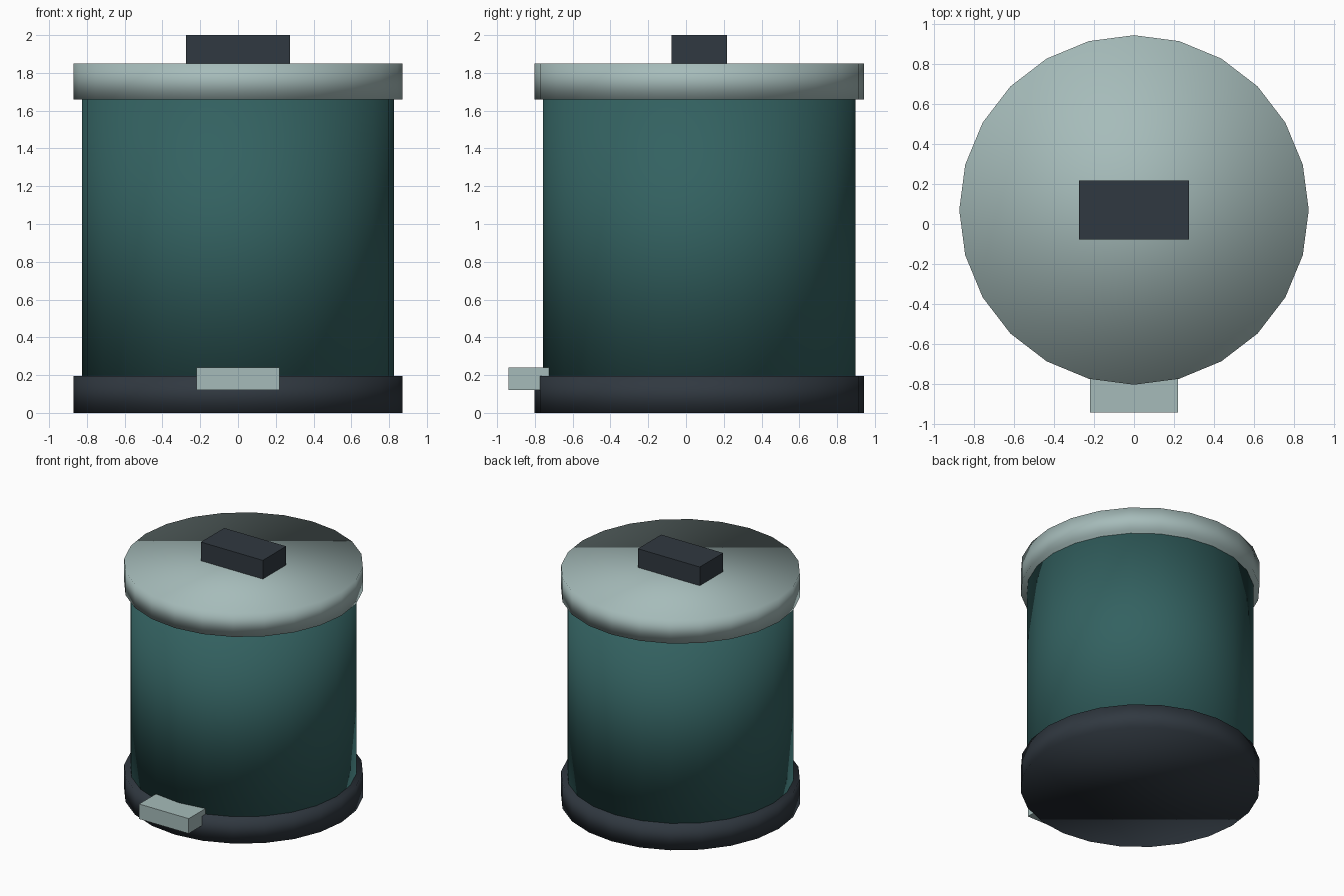
import bpy

cube = bpy.data.objects.get("Cube")
if cube:
    bpy.data.objects.remove(cube, do_unlink=True)

CENTRE_Y = 0.07
SIDES = 24


def make_material(name, rgb):
    mat = bpy.data.materials.new(name)
    mat.use_nodes = True
    colour = (*rgb, 1.0)
    mat.diffuse_color = colour
    mat.node_tree.nodes["Principled BSDF"].inputs["Base Color"].default_value = colour
    return mat


teal = make_material("dark teal", (0.033, 0.12, 0.118))
pale = make_material("pale grey green", (0.38, 0.50, 0.49))
charcoal = make_material("charcoal", (0.03, 0.04, 0.052))


def drum(name, radius, bottom, top, mat):
    """Upright 24-sided cylinder, smooth all round."""
    bpy.ops.mesh.primitive_cylinder_add(
        vertices=SIDES, radius=radius, depth=top - bottom,
        location=(0, CENTRE_Y, (bottom + top) / 2))
    obj = bpy.context.object
    obj.name = name
    obj.data.materials.append(mat)
    bpy.ops.object.shade_smooth()
    return obj


def block(name, low, high, mat):
    """Flat-faced box between two opposite corners."""
    bpy.ops.mesh.primitive_cube_add(
        size=1, location=[(a + b) / 2 for a, b in zip(low, high)])
    obj = bpy.context.object
    obj.name = name
    obj.scale = [b - a for a, b in zip(low, high)]
    bpy.ops.object.transform_apply(location=False, rotation=False, scale=True)
    obj.data.materials.append(mat)
    return obj


# Bin shell: base ring, body and lid
drum("base", 0.872, 0.0, 0.195, charcoal)
drum("body", 0.827, 0.15, 1.70, teal)
drum("lid", 0.872, 1.66, 1.85, pale)

# Handle on the lid
block("lid_handle", (-0.275, CENTRE_Y - 0.148, 1.84),
      (0.275, CENTRE_Y + 0.148, 2.0), charcoal)

# Foot pedal at the front
block("foot_pedal", (-0.22, -0.94, 0.12), (0.22, -0.65, 0.24), pale)
